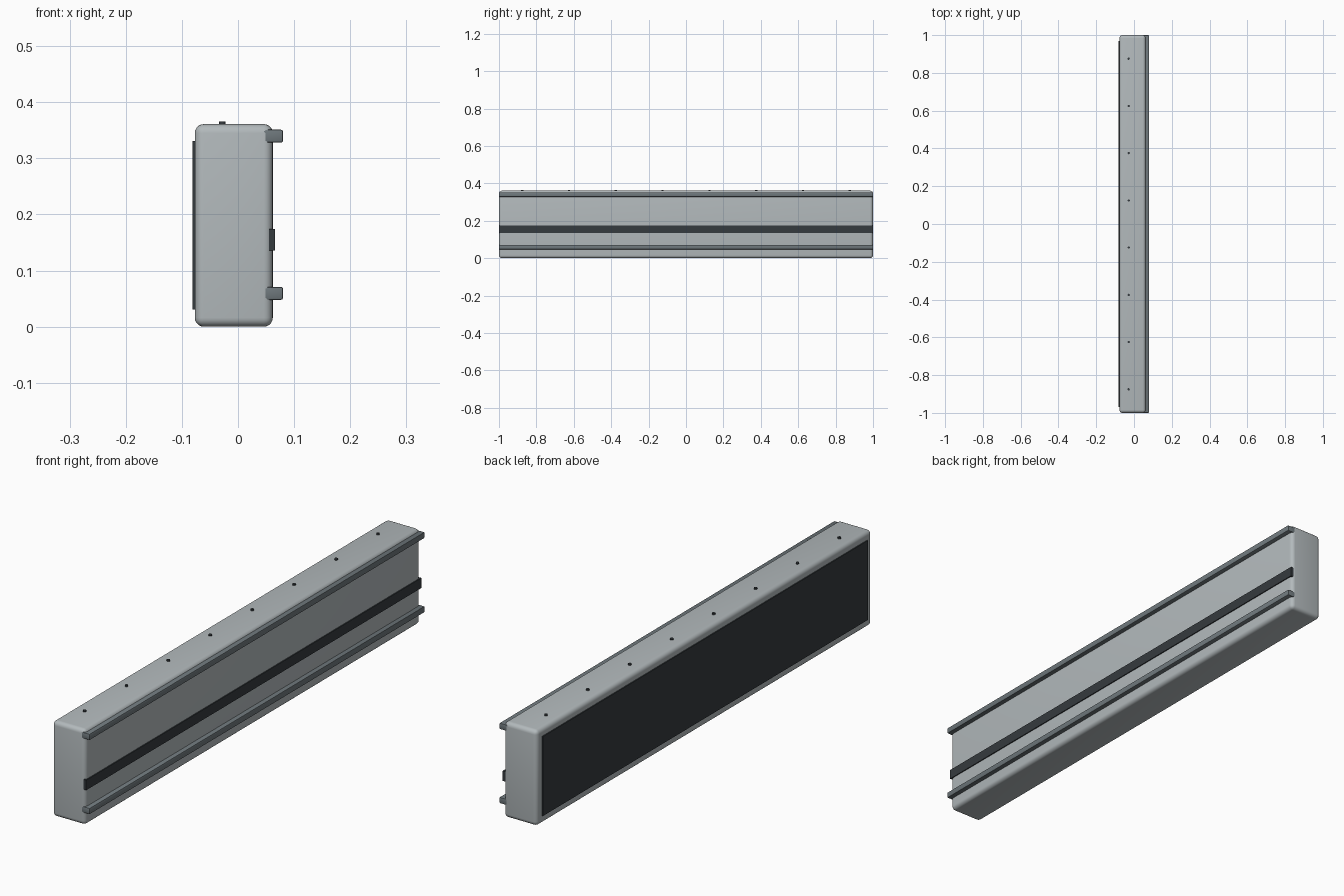
import bpy, bmesh, math
from mathutils import Matrix

old = bpy.data.objects.get("Cube")
if old:
    bpy.data.objects.remove(old, do_unlink=True)


def material(name, rgb):
    m = bpy.data.materials.new(name)
    m.use_nodes = True
    m.diffuse_color = (*rgb, 1)
    m.node_tree.nodes["Principled BSDF"].inputs["Base Color"].default_value = (*rgb, 1)
    return m


light_grey = material("light grey", (0.45, 0.49, 0.505))
steel_grey = material("steel grey", (0.16, 0.19, 0.205))
charcoal = material("charcoal", (0.036, 0.043, 0.049))


def finish(name, bm, mat):
    mesh = bpy.data.meshes.new(name)
    bm.to_mesh(mesh)
    bm.free()
    mesh.materials.append(mat)
    ob = bpy.data.objects.new(name, mesh)
    bpy.context.collection.objects.link(ob)
    bpy.ops.object.select_all(action='DESELECT')
    ob.select_set(True)
    bpy.context.view_layer.objects.active = ob
    bpy.ops.object.shade_smooth_by_angle(angle=math.radians(35))
    return ob


def box(name, x, y, z, mat, bevel=0, segments=3):
    """Box from (min, max) ranges with optional rounded edges."""
    bm = bmesh.new()
    bmesh.ops.create_cube(bm, size=1)
    for v in bm.verts:
        v.co = [(r[0] + r[1]) / 2 + c * (r[1] - r[0]) for c, r in zip(v.co, (x, y, z))]
    if bevel:
        bmesh.ops.bevel(bm, geom=bm.edges[:], offset=bevel, segments=segments,
                        profile=0.5, affect='EDGES')
    return finish(name, bm, mat)


# Rounded housing
box("housing", (-0.077, 0.062), (-1, 1), (0, 0.361), light_grey, 0.016, 5)

# Dark panel on the -x side
box("side_panel", (-0.081, -0.07), (-0.97, 0.97), (0.031, 0.331), charcoal)

# Two mounting rails, partly sunk into the housing
for name, z0 in (("upper_rail", 0.328), ("lower_rail", 0.048)):
    box(name, (0.026, 0.08), (-0.9995, 0.9995), (z0, z0 + 0.023), steel_grey, 0.003, 2)

# Dark strip between the rails
box("rail_side_strip", (0.055, 0.066), (-0.9995, 0.9995), (0.136, 0.174), charcoal)

# Row of small studs along the top
for i in range(8):
    bm = bmesh.new()
    bmesh.ops.create_cone(bm, cap_ends=True, segments=16, radius1=0.006, radius2=0.006,
                          depth=0.012,
                          matrix=Matrix.Translation((-0.028, -0.875 + 0.25 * i, 0.36)))
    finish(f"top_stud_{i + 1}", bm, charcoal)
